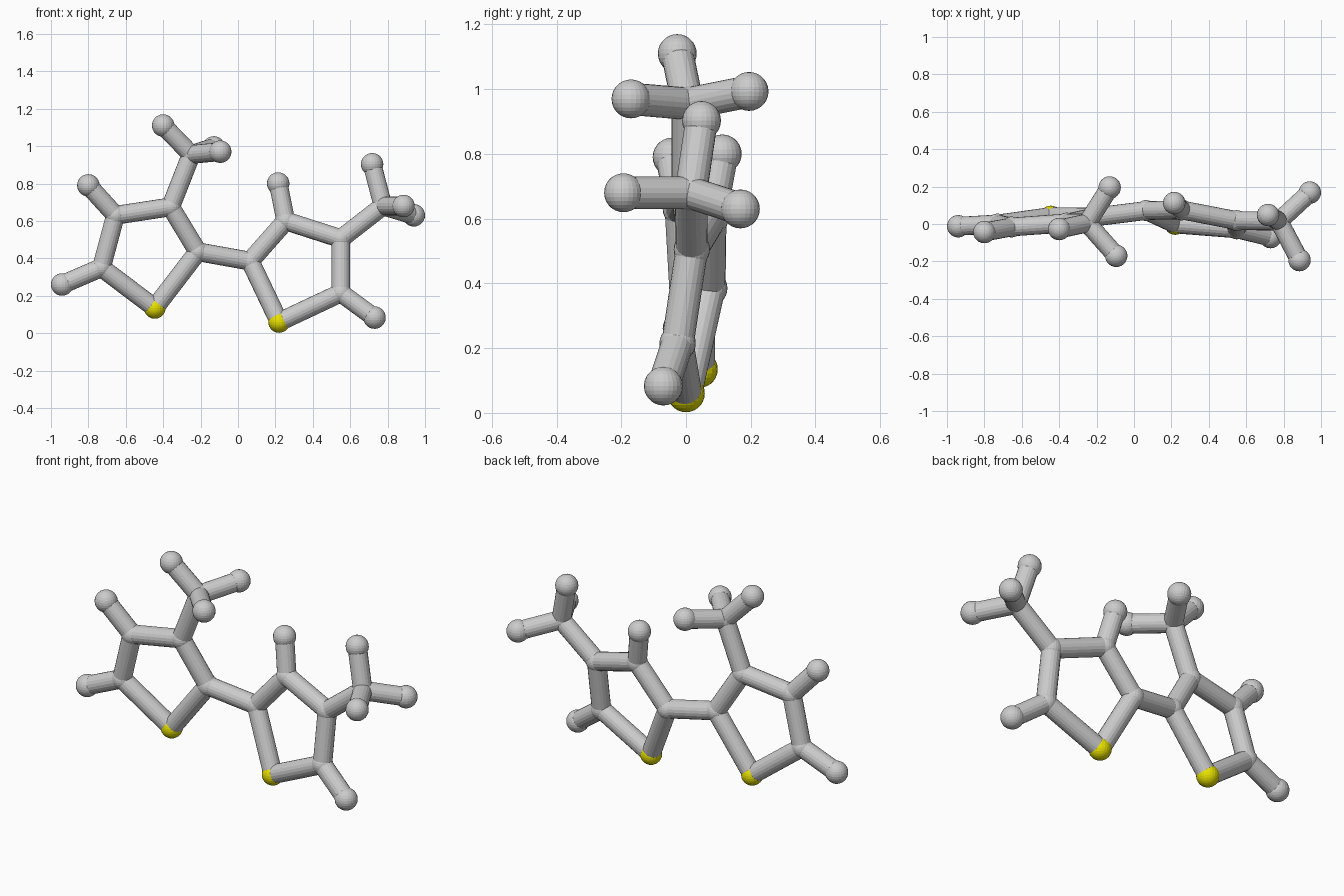
import bpy
from mathutils import Vector

if "Cube" in bpy.data.objects:
    bpy.data.objects.remove(bpy.data.objects["Cube"])

# Atom centres of the two five-sided rings and their side groups
ATOMS = {
    # left ring
    "sulfur_left": (-0.445, 0.04, 0.135),
    "carbon_left_inner": (-0.215, 0.037, 0.435),
    "carbon_left_top": (-0.36, 0.005, 0.675),
    "carbon_left_outer": (-0.655, -0.016, 0.63),
    "carbon_left_low": (-0.73, 0.0, 0.35),
    "hydrogen_left_outer": (-0.80, -0.043, 0.79),
    "hydrogen_left_low": (-0.94, -0.012, 0.26),
    "methyl_left": (-0.25, 0.005, 0.955),
    "hydrogen_left_a": (-0.40, -0.027, 1.11),
    "hydrogen_left_b": (-0.13, 0.195, 0.993),
    "hydrogen_left_c": (-0.095, -0.17, 0.97),
    # right ring
    "sulfur_right": (0.22, 0.0, 0.06),
    "carbon_right_inner": (0.065, 0.072, 0.385),
    "carbon_right_top": (0.255, 0.075, 0.60),
    "carbon_right_outer": (0.55, 0.018, 0.505),
    "carbon_right_low": (0.55, -0.026, 0.215),
    "hydrogen_right_top": (0.215, 0.112, 0.80),
    "hydrogen_right_low": (0.73, -0.07, 0.083),
    "methyl_right": (0.775, 0.015, 0.68),
    "hydrogen_right_a": (0.717, 0.048, 0.903),
    "hydrogen_right_b": (0.885, -0.193, 0.68),
    "hydrogen_right_c": (0.94, 0.168, 0.63),
}
RADIUS = {"sulfur": 0.058, "hydrogen": 0.06, "carbon": 0.056, "methyl": 0.056}
BOND_RADIUS = 0.05

yellow = bpy.data.materials.new("sulfur_yellow")
yellow.diffuse_color = (0.8, 0.75, 0.0, 1)
yellow.use_nodes = True
yellow.node_tree.nodes["Principled BSDF"].inputs["Base Color"].default_value = yellow.diffuse_color


def atom(name, pos):
    kind = name.split("_")[0]
    bpy.ops.mesh.primitive_uv_sphere_add(segments=24, ring_count=14,
                                         radius=RADIUS[kind], location=pos)
    ob = bpy.context.object
    ob.name = name
    if kind == "sulfur":
        ob.data.materials.append(yellow)


def bond(a, b):
    p, q = Vector(ATOMS[a]), Vector(ATOMS[b])
    d = q - p
    bpy.ops.mesh.primitive_cylinder_add(vertices=20, radius=BOND_RADIUS,
                                        depth=d.length, location=(p + q) / 2)
    ob = bpy.context.object
    ob.rotation_euler = d.to_track_quat('Z', 'Y').to_euler()
    ob.name = "bond_" + a + "_to_" + b


for name, pos in ATOMS.items():
    atom(name, pos)

# Ring bonds
for side in ("left", "right"):
    ring = ["sulfur_" + side] + [f"carbon_{side}_{p}" for p in
                                 ("inner", "top", "outer", "low")]
    for i, a in enumerate(ring):
        bond(a, ring[(i + 1) % 5])
    # Methyl group and the low hydrogen
    for h in "abc":
        bond("methyl_" + side, f"hydrogen_{side}_{h}")
    bond(f"carbon_{side}_low", f"hydrogen_{side}_low")

# Link between the rings and remaining side bonds
bond("carbon_left_inner", "carbon_right_inner")
bond("carbon_left_top", "methyl_left")
bond("carbon_left_outer", "hydrogen_left_outer")
bond("carbon_right_outer", "methyl_right")
bond("carbon_right_top", "hydrogen_right_top")
